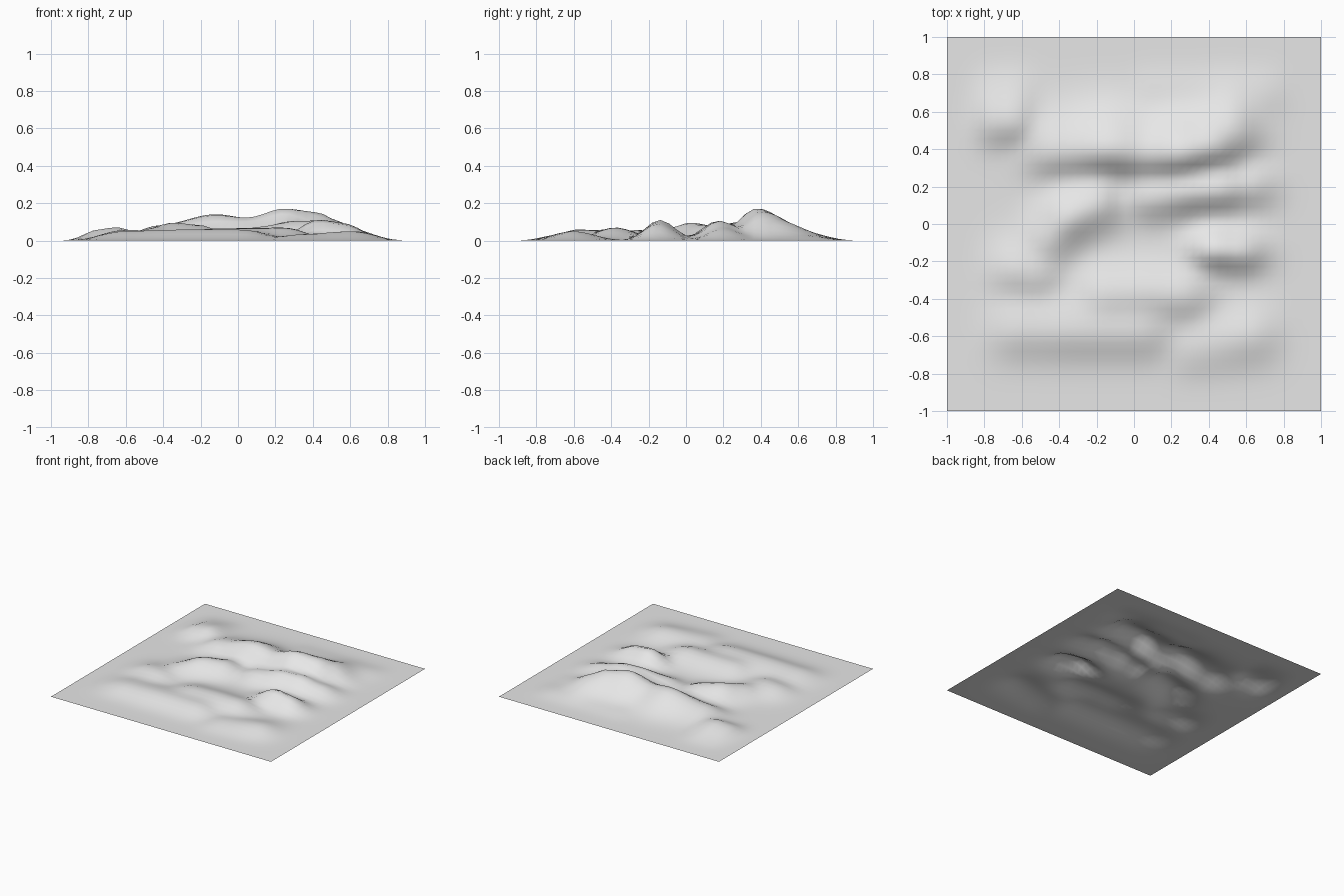
import bpy
import bmesh
import math
from mathutils import Vector

cube = bpy.data.objects.get("Cube")
if cube:
    bpy.data.objects.remove(cube, do_unlink=True)

GRID = 44
BLEND = 3

# Each hill: crest line as (x, y, height), then side, back and front slope widths
HILLS = [
    # long main crest
    ([(-.42, .38, .085), (-.12, .39, .145), (.05, .37, .125),
      (.25, .37, .178), (.42, .41, .155), (.5, .47, .115)], .16, .21, .12),
    # ledge in front of the main crest
    ([(.1, .14, .075), (.3, .17, .11), (.45, .18, .11), (.6, .2, .07)], .15, .12, .11),
    # diagonal left-hand shoulder
    ([(-.2, .1, .085), (-.35, .03, .1), (-.45, -.08, .07)], .13, .15, .13),
    # steep knoll
    ([(.43, -.14, .118), (.56, -.15, .1)], .14, .11, .1),
    # far corner mound
    ([(-.75, .54, .06), (-.65, .54, .074)], .13, .2, .11),
    # small side mound
    ([(-.62, -.25, .058), (-.54, -.27, .058)], .15, .16, .13),
    # broad low front rise
    ([(-.15, -.38, .065), (.08, -.37, .068), (.25, -.38, .072)], .16, .15, .14),
    # front terrace
    ([(-.6, -.58, .052), (-.3, -.58, .06), (.02, -.58, .06)], .18, .2, .13),
    # front corner mound
    ([(.34, -.66, .035), (.62, -.6, .052)], .15, .15, .14),
    # low apron behind the main crest
    ([(.1, .68, .02), (.68, .68, .022)], .12, .13, .13),
]


def hill_height(p, crest, side, back, front):
    """Height of one hill: soft falloff from the nearest crest point."""
    best = 0
    for a, b in zip(crest, crest[1:]):
        a, b = Vector(a), Vector(b)
        run = (b - a).xy
        t = max(0, min(1, (p - a.xy).dot(run) / run.length_squared))
        c = a.lerp(b, t * t * (3 - 2 * t))
        foot = a.lerp(b, t)
        d = p - foot.xy
        wide = back if d.y > 0 else front
        best = max(best, c.z * math.exp(-(d.x / side) ** 2 - (d.y / wide) ** 2))
    return best


def rim_fade(p):
    """Brings the ground down to zero around the square rim."""
    fade = 1
    for v in p:
        t = max(0, min(1, (0.96 - abs(v)) / 0.2))
        fade *= t * t * (3 - 2 * t)
    return fade


def ground_height(p):
    total = sum(hill_height(p, *hill) ** BLEND for hill in HILLS)
    return total ** (1 / BLEND) * rim_fade(p)


# Terrain sheet
bm = bmesh.new()
bmesh.ops.create_grid(bm, x_segments=GRID, y_segments=GRID, size=1)
for v in bm.verts:
    v.co.z = ground_height(v.co.xy)
inner = [v for v in bm.verts if not v.is_boundary]
bmesh.ops.smooth_vert(bm, verts=inner, factor=0.5, use_axis_z=True)
mesh = bpy.data.meshes.new("terrain")
bm.to_mesh(mesh)
bm.free()
mesh.shade_smooth()

# Plain grey ground
grey = bpy.data.materials.new("light_grey")
grey.use_nodes = True
color = (0.8, 0.8, 0.8, 1)
grey.diffuse_color = color
grey.node_tree.nodes["Principled BSDF"].inputs["Base Color"].default_value = color
mesh.materials.append(grey)

terrain = bpy.data.objects.new("terrain", mesh)
bpy.context.collection.objects.link(terrain)
